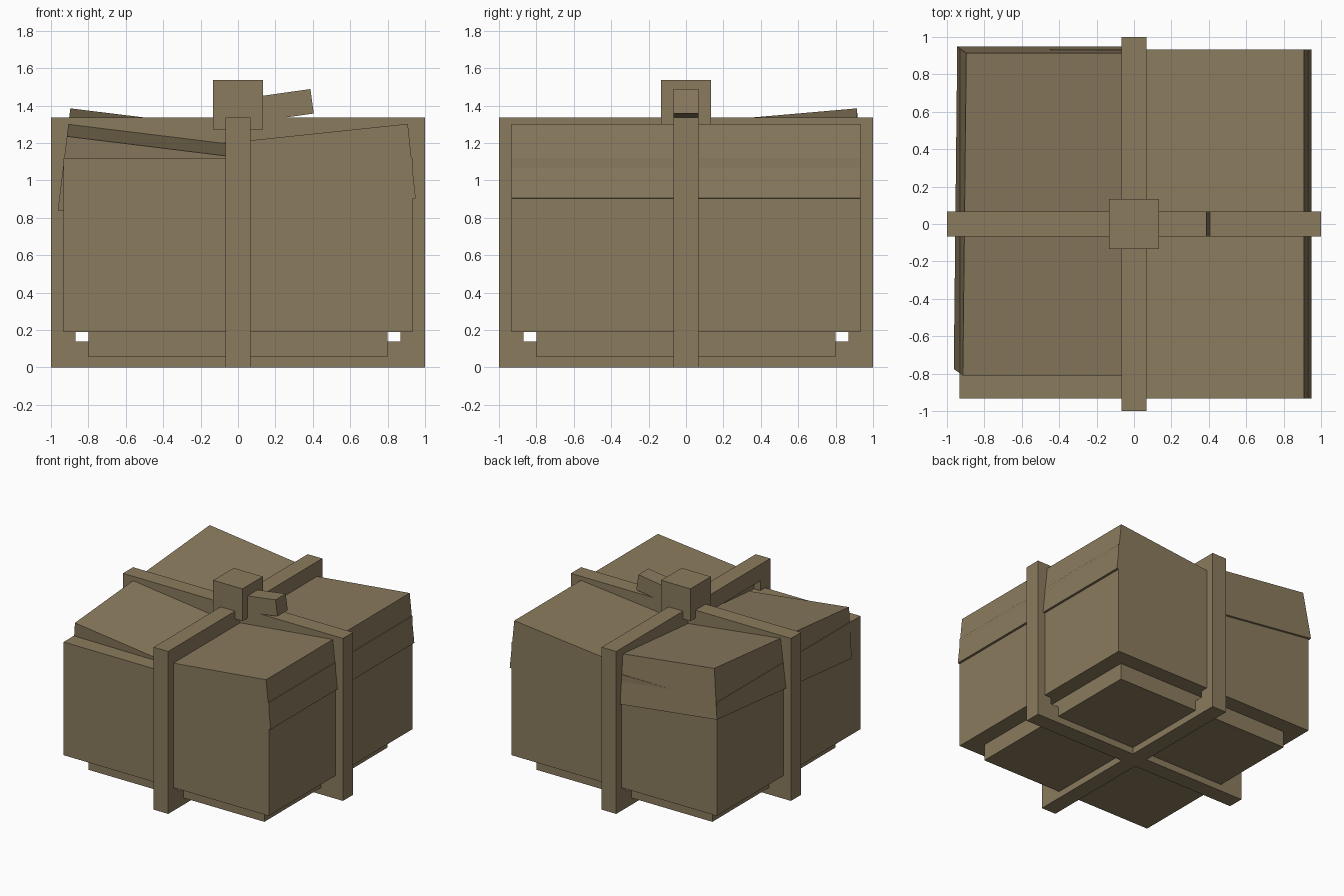
import bpy
import bmesh
from math import radians
from mathutils import Euler, Matrix, Vector

default = bpy.data.objects.get("Cube")
if default:
    bpy.data.objects.remove(default, do_unlink=True)

# One plain material for the whole parcel
cardboard = bpy.data.materials.new("cardboard_brown")
cardboard.use_nodes = True
COLOUR = (0.258, 0.198, 0.112, 1)
cardboard.diffuse_color = COLOUR
cardboard.node_tree.nodes["Principled BSDF"].inputs["Base Color"].default_value = COLOUR


def finish(name, bm):
    bmesh.ops.recalc_face_normals(bm, faces=bm.faces[:])
    mesh = bpy.data.meshes.new(name)
    bm.to_mesh(mesh)
    bm.free()
    mesh.materials.append(cardboard)
    obj = bpy.data.objects.new(name, mesh)
    bpy.context.collection.objects.link(obj)
    return obj


def box(name, size, centre):
    bm = bmesh.new()
    bmesh.ops.create_cube(bm, size=1, matrix=Matrix.Diagonal((*size, 1)))
    obj = finish(name, bm)
    obj.location = centre
    return obj


def tilted_box(name, size, angles, corner, sign):
    """Tilted box placed by one top corner; sign picks which corner."""
    turn = Euler([radians(a) for a in angles])
    offset = Vector([s * d / 2 for s, d in zip(sign, size)])
    obj = box(name, size, Vector(corner) - turn.to_matrix() @ offset)
    obj.rotation_euler = turn
    return obj


def strap(name, outer, inner, half_width, turn):
    """Closed rectangular loop; outer and inner are (half span, low z, high z)."""
    bm = bmesh.new()
    rings = []
    for (h, low, high), y in ((outer, -half_width), (inner, -half_width),
                              (inner, half_width), (outer, half_width)):
        rings.append([bm.verts.new((x, y, z)) for x, z in
                      ((-h, low), (h, low), (h, high), (-h, high))])
    for r in range(4):
        a, b = rings[r], rings[(r + 1) % 4]
        for i in range(4):
            j = (i + 1) % 4
            bm.faces.new((a[i], a[j], b[j], b[i]))
    obj = finish(name, bm)
    obj.rotation_euler.z = radians(turn)
    return obj


# Body and recessed foot
box("body", (1.865, 1.865, 0.93), (0, 0, 0.655))
box("foot", (1.6, 1.6, 0.2), (0, 0, 0.155))

# Two tilted lid halves
tilted_box("left_lid", (0.93, 1.865, 0.4), (0, -6, 0),
           (0.908, -0.9325, 1.302), (1, -1, 1))
tilted_box("right_lid", (0.93, 1.73, 0.4), (5, 7, 0),
           (-0.915, -0.81, 1.235), (-1, -1, 1))

# Crossing straps
for name, turn in (("side_strap", 0), ("front_strap", 90)):
    strap(name, (1, 0, 1.335), (0.87, 0.137, 1.2), 0.066, turn)

# Knot and its loose end
box("knot", (0.265, 0.265, 0.265), (0, 0, 1.403))
tilted_box("knot_end", (0.4, 0.132, 0.132), (0, -8, 0),
           (0.387, -0.066, 1.488), (1, -1, 1))
